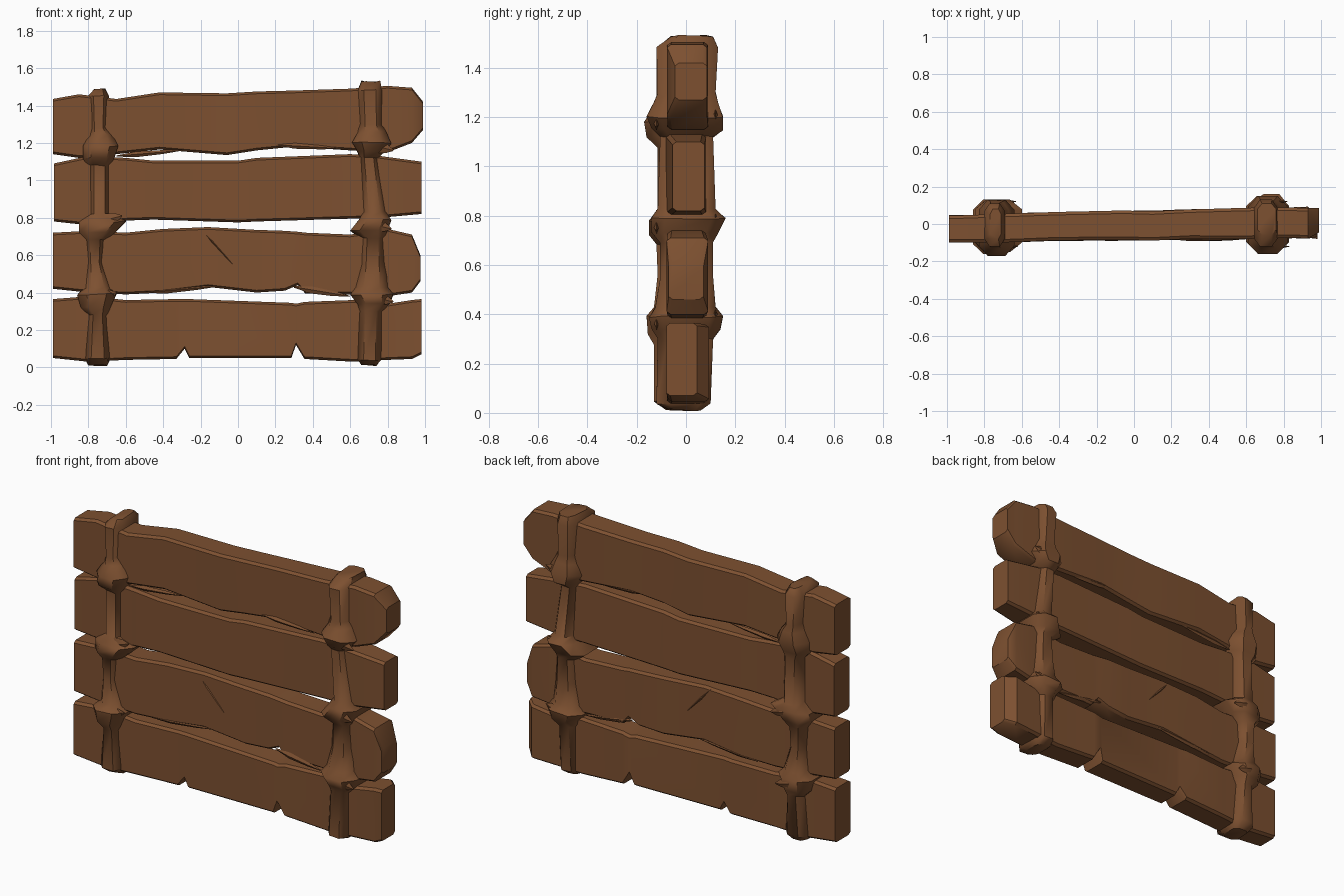
import bpy, bmesh, math, random

random.seed(4)
if "Cube" in bpy.data.objects:
    bpy.data.objects.remove(bpy.data.objects["Cube"], do_unlink=True)

wood = bpy.data.materials.new("brown wood")
wood.use_nodes = True
wood.diffuse_color = (0.205, 0.081, 0.03, 1)
wood.node_tree.nodes["Principled BSDF"].inputs["Base Color"].default_value = wood.diffuse_color


def loft(name, rings, angle):
    """Skin a row of equal-sized rings and cap both ends."""
    bm = bmesh.new()
    rows = [[bm.verts.new(p) for p in ring] for ring in rings]
    n = len(rows[0])
    for a, b in zip(rows, rows[1:]):
        for i in range(n):
            j = (i + 1) % n
            bm.faces.new((a[i], a[j], b[j], b[i]))
    bm.faces.new(rows[0])
    bm.faces.new(rows[-1])
    bmesh.ops.recalc_face_normals(bm, faces=bm.faces)
    mesh = bpy.data.meshes.new(name)
    bm.to_mesh(mesh)
    bm.free()
    mesh.materials.append(wood)
    ob = bpy.data.objects.new(name, mesh)
    bpy.context.collection.objects.link(ob)
    bpy.ops.object.select_all(action="DESELECT")
    ob.select_set(True)
    bpy.context.view_layer.objects.active = ob
    bpy.ops.object.shade_smooth_by_angle(angle=math.radians(angle))


def chamfered(u0, u1, v0, v1, c, d):
    """Rectangle outline with cut corners."""
    return [(u0 + c, v0), (u1 - c, v0), (u1, v0 + d), (u1, v1 - d),
            (u1 - c, v1), (u0 + c, v1), (u0, v1 - d), (u0, v0 + d)]


def plank(name, tip_front, tip_back, stations):
    """Rough board along x from (x, bottom, top) stations, narrowing to its left tip."""
    rings = []
    for k, (x, z0, z1) in enumerate(stations):
        front = -0.086 + 0.012 * x + random.uniform(-0.004, 0.004)
        back = 0.068 + 0.022 * x + random.uniform(-0.006, 0.006)
        if k == len(stations) - 1:
            front, back = tip_front, tip_back
        ring = chamfered(front, back, z0, z1, 0.016, 0.012)
        rings.append([(x, y, z) for y, z in ring])
    loft(name, rings, 35)


# Four uneven boards, bottom to top, with chipped edges
plank("bottom_plank", -.08, .045, [
    (-.99, .05, .365), (-.8, .03, .38), (-.6, .04, .36), (-.33, .045, .365),
    (-.285, .1, .365), (-.26, .05, .365), (.285, .05, .345), (.31, .12, .34),
    (.355, .045, .35), (.62, .03, .36), (.8, .04, .34), (.93, .045, .36), (.98, .07, .365)])
plank("lower_middle_plank", -.07, .07, [
    (-.99, .42, .72), (-.8, .4, .73), (-.6, .39, .72), (-.4, .40, .74), (-.16, .43, .75),
    (.1, .40, .735), (.25, .41, .73), (.32, .44, .725), (.36, .395, .72), (.6, .39, .71),
    (.8, .38, .74), (.93, .40, .71), (.975, .46, .6)])
plank("upper_middle_plank", -.055, .075, [
    (-.985, .78, 1.09), (-.8, .76, 1.13), (-.6, .785, 1.12), (-.45, .79, 1.105),
    (0, .775, 1.105), (.1, .78, 1.12), (.6, .795, 1.14), (.76, .8, 1.13), (.98, .82, 1.10)])
plank("top_plank", -.045, .085, [
    (-.99, 1.14, 1.435), (-.85, 1.12, 1.46), (-.65, 1.14, 1.435), (-.42, 1.165, 1.47),
    (-.06, 1.135, 1.465), (.1, 1.16, 1.475), (.3, 1.18, 1.48), (.6, 1.16, 1.49),
    (.8, 1.15, 1.505), (.93, 1.2, 1.495), (.99, 1.27, 1.42)])


def binding(name, stations):
    """Upright strap with swollen knots from (z, x0, x1, front, back)."""
    rings = []
    for z, x0, x1, front, back in stations:
        c, d = (x1 - x0) * 0.25, (back - front) * 0.18
        ring = chamfered(x0, x1, front, back, c, d)
        rings.append([(x, y, z + random.uniform(-0.005, 0.005)) for x, y in ring])
    loft(name, rings, 45)


# Straps that hold the boards together
binding("right_binding", [
    (.012, -.8, -.7, -.08, .05), (.05, -.82, -.68, -.13, .09), (.28, -.8, -.7, -.13, .10),
    (.32, -.84, -.68, -.155, .12), (.39, -.86, -.65, -.16, .13), (.425, -.82, -.68, -.13, .11),
    (.56, -.81, -.72, -.115, .095), (.68, -.82, -.71, -.12, .10), (.72, -.85, -.66, -.15, .12),
    (.78, -.85, -.60, -.15, .13), (.82, -.8, -.68, -.115, .11), (1.08, -.8, -.68, -.115, .10),
    (1.12, -.83, -.66, -.16, .11), (1.18, -.83, -.64, -.17, .13), (1.24, -.8, -.67, -.13, .12),
    (1.28, -.79, -.7, -.12, .11), (1.45, -.8, -.69, -.12, .11), (1.488, -.77, -.71, -.08, .08)])
binding("left_binding", [
    (.012, .66, .74, -.07, .06), (.04, .64, .765, -.12, .10), (.3, .65, .77, -.115, .11),
    (.34, .64, .81, -.14, .14), (.39, .6, .83, -.15, .15), (.43, .63, .8, -.125, .12),
    (.55, .65, .79, -.105, .11), (.69, .66, .78, -.105, .11), (.73, .6, .8, -.14, .13),
    (.79, .65, .82, -.14, .16), (.83, .67, .79, -.115, .12), (1.12, .65, .75, -.105, .11),
    (1.15, .64, .78, -.14, .15), (1.2, .61, .82, -.16, .15), (1.26, .64, .79, -.13, .13),
    (1.3, .65, .77, -.115, .12), (1.48, .64, .77, -.12, .13), (1.53, .66, .76, -.06, .11)])


def splinter(name, x0, z0, x1, z1, y, width):
    """Thin sliver of wood tapering from one point to another."""
    dx, dz = x1 - x0, z1 - z0
    length = math.hypot(dx, dz)
    nx, nz = -dz / length, dx / length
    rings = []
    for t, w in ((0, .2), (.3, 1), (.7, .7), (1, .1)):
        x, z, h = x0 + dx * t, z0 + dz * t, width * w / 2
        rings.append([(x - nx * h, y, z - nz * h), (x, y - .012 * w, z),
                      (x + nx * h, y, z + nz * h), (x, y + .012 * w, z)])
    loft(name, rings, 30)


# Loose splinters along the gaps, near both faces
cracks = [(-.5, .4, -.1, .435, .03), (.3, .43, .6, .38, .04), (-.65, 1.13, -.3, 1.16, .03),
          (.2, 1.19, .55, 1.17, .03), (-.2, .74, 0, .52, .02)]
for i, (x0, z0, x1, z1, w) in enumerate(cracks):
    splinter(f"front_splinter_{i + 1}", x0, z0, x1, z1, -.08, w)
    splinter(f"back_splinter_{i + 1}", x0, z0, x1, z1, .062 + .018 * x0, w)

# Ragged strap ends sticking out of the knots
for i, (x, z, lift) in enumerate([(.71, 1.19, -.03), (.7, .77, -.03), (.71, .38, -.03),
                                  (-.74, .78, .03), (-.77, .37, .03)]):
    splinter(f"front_strap_end_{i + 1}", x, z, x + .12, z + lift, -.12, .07)
    splinter(f"back_strap_end_{i + 1}", x, z, x + .11, z - lift, .12, .06)
